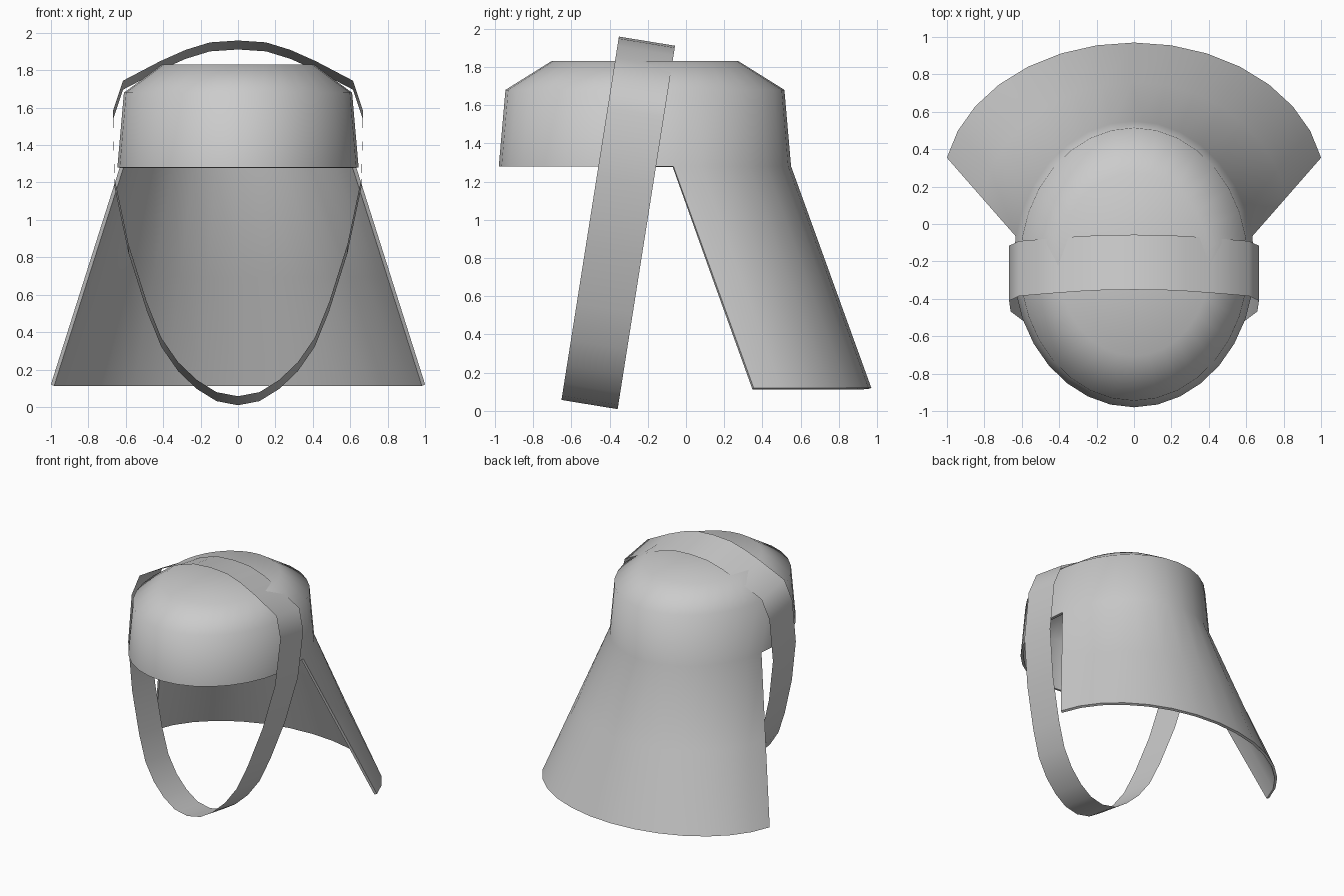
import bpy, bmesh, math

cube = bpy.data.objects.get("Cube")
if cube:
    bpy.data.objects.remove(cube, do_unlink=True)

grey = bpy.data.materials.new("plain_grey")
grey.use_nodes = True
colour = (0.6, 0.6, 0.6, 1)
grey.diffuse_color = colour
grey.node_tree.nodes["Principled BSDF"].inputs["Base Color"].default_value = colour

SEG = 32
CY = -0.215


def finish(bm, name, angle, thickness=0):
    """Turn a bmesh into a smooth-shaded object, optionally thickened inward."""
    mesh = bpy.data.meshes.new(name)
    bm.to_mesh(mesh)
    bm.free()
    obj = bpy.data.objects.new(name, mesh)
    bpy.context.collection.objects.link(obj)
    mesh.materials.append(grey)
    bpy.ops.object.select_all(action='DESELECT')
    obj.select_set(True)
    bpy.context.view_layer.objects.active = obj
    if thickness:
        mod = obj.modifiers.new("shell", 'SOLIDIFY')
        mod.thickness = thickness
        mod.offset = -1
        bpy.ops.object.modifier_apply(modifier=mod.name)
    bpy.ops.object.shade_smooth_by_angle(angle=math.radians(angle))
    return obj


def ring(bm, rx, ry, z, cy=CY, steps=range(SEG)):
    return [bm.verts.new((rx * math.cos(math.tau * k / SEG),
                          cy + ry * math.sin(math.tau * k / SEG), z)) for k in steps]


# Cap: oval rings closed by a flat crown
bm = bmesh.new()
rings = [ring(bm, *r) for r in ((0.645, 0.765, 1.28), (0.61, 0.73, 1.68), (0.405, 0.49, 1.83))]
for lower, upper in zip(rings, rings[1:]):
    for k in range(SEG):
        n = (k + 1) % SEG
        bm.faces.new((lower[k], lower[n], upper[n], upper[k]))
bm.faces.new(rings[-1])

# Neck flap: flares out and back from the rear half of the cap rim
steps = range(1, SEG // 2)
upper = [rings[0][k] for k in steps]
ROWS = 2
for row in range(1, ROWS + 1):
    t = row / ROWS
    lower = ring(bm, 0.645 + 0.375 * t, 0.765, 1.28 - 1.16 * t, CY + 0.42 * t, steps)
    for a in range(len(lower) - 1):
        bm.faces.new((lower[a], lower[a + 1], upper[a + 1], upper[a]))
    upper = lower
bmesh.ops.recalc_face_normals(bm, faces=bm.faces)
if max(bm.faces, key=lambda f: f.calc_center_median().z).normal.z < 0:
    bmesh.ops.reverse_faces(bm, faces=bm.faces)
finish(bm, "cap_with_neck_flap", 60, 0.02)

# Chin strap: tilted band following a half outline mirrored to both sides
half = [(0, 1.935), (0.15, 1.925), (0.28, 1.885), (0.415, 1.825), (0.615, 1.72),
        (0.668, 1.56), (0.66, 1.2), (0.585, 0.845), (0.487, 0.535), (0.41, 0.345),
        (0.32, 0.215), (0.22, 0.12), (0.115, 0.055), (0, 0.033)]
outline = half + [(-x, z) for x, z in half[-2:0:-1]]
bm = bmesh.new()
edges = []
for side in (-1, 1):
    edges.append([bm.verts.new((x, -0.51 + 0.158 * z + side * 0.147, z - side * 0.024))
                  for x, z in outline])
front, back = edges
for k in range(len(outline)):
    n = (k + 1) % len(outline)
    bm.faces.new((front[k], front[n], back[n], back[k]))
bmesh.ops.recalc_face_normals(bm, faces=bm.faces)
if max(bm.faces, key=lambda f: f.calc_center_median().z).normal.z < 0:
    bmesh.ops.reverse_faces(bm, faces=bm.faces)
finish(bm, "chin_strap", 60)
